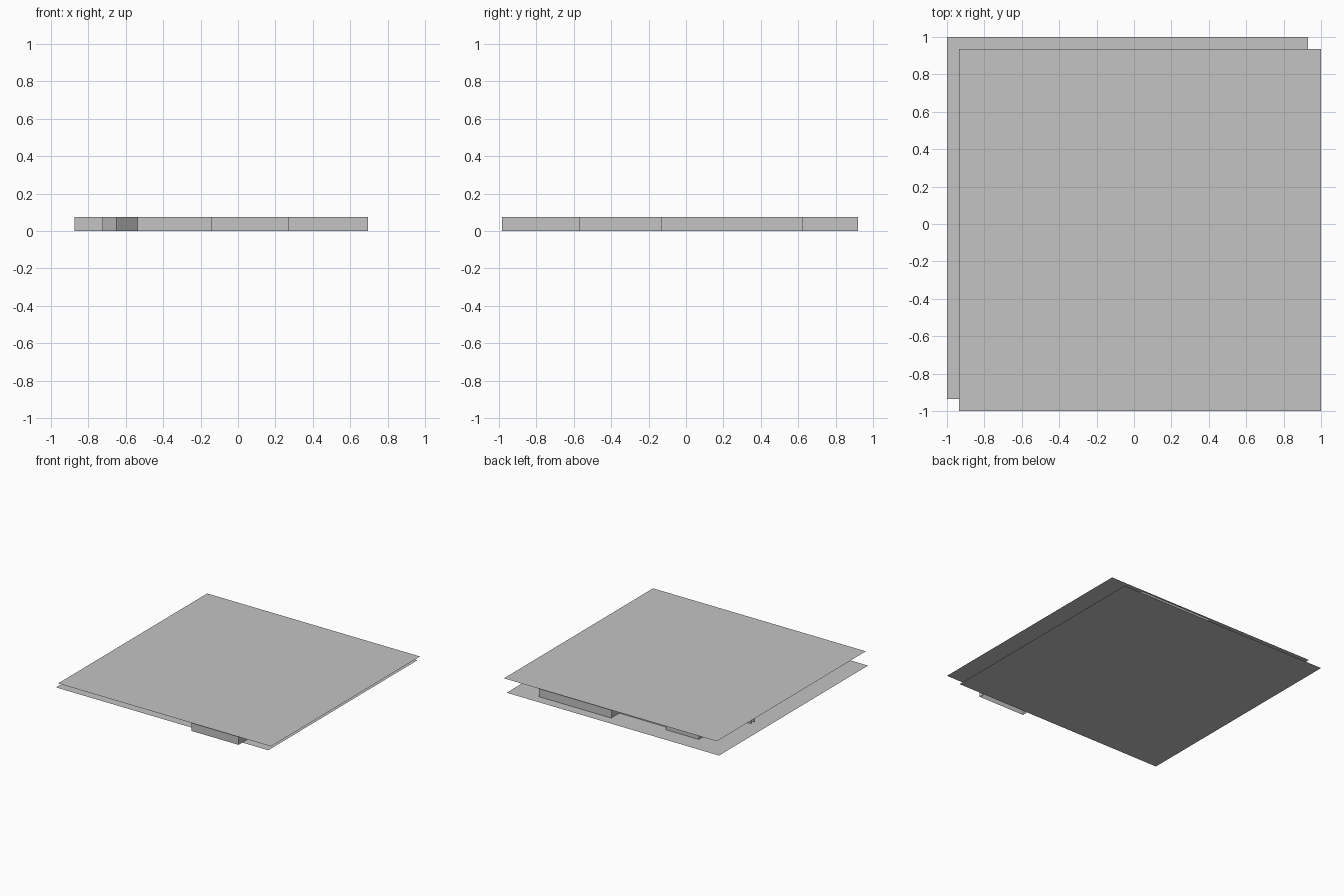
import bpy
import bmesh
from mathutils import Vector

WALL_TOP = 0.075
HALF_THICK = 0.004
UNIT = 0.01  # plan coordinates are given in hundredths

cube = bpy.data.objects.get("Cube")
if cube:
    bpy.data.objects.remove(cube, do_unlink=True)

gray = bpy.data.materials.new("plain_gray")
gray.use_nodes = True
color = (0.55, 0.55, 0.55, 1)
gray.diffuse_color = color
gray.node_tree.nodes["Principled BSDF"].inputs["Base Color"].default_value = color


def finish(name, bm):
    mesh = bpy.data.meshes.new(name)
    bm.to_mesh(mesh)
    bm.free()
    mesh.materials.append(gray)
    item = bpy.data.objects.new(name, mesh)
    bpy.context.collection.objects.link(item)
    return item


def sheet(name, west, east, south, north, height):
    bm = bmesh.new()
    corners = ((west, south), (east, south), (east, north), (west, north))
    bm.faces.new([bm.verts.new((x, y, height)) for x, y in corners])
    finish(name, bm)


def add_wall(bm, start, end):
    """Thin upright shell, open where it meets the two sheets."""
    a, b = Vector(start) * UNIT, Vector(end) * UNIT
    along = (b - a).normalized() * HALF_THICK
    side = Vector((along.y, -along.x))
    ring = [a - along + side, b + along + side, b + along - side, a - along - side]
    low = [bm.verts.new((p.x, p.y, 0)) for p in ring]
    high = [bm.verts.new((p.x, p.y, WALL_TOP)) for p in ring]
    for i in range(len(ring)):
        j = (i + 1) % len(ring)
        bm.faces.new((low[i], low[j], high[j], high[i]))


def walls(name, *points, closed=False):
    bm = bmesh.new()
    path = list(points) + ([points[0]] if closed else [])
    for start, end in zip(path, path[1:]):
        add_wall(bm, start, end)
    finish(name, bm)


def rooms(name, west, east, south, north, columns=1, rows=1, splits=()):
    """Rectangle of walls, divided evenly or at the given x positions."""
    bm = bmesh.new()
    for i in range(columns + 1):
        x = west + (east - west) * i / columns
        add_wall(bm, (x, south), (x, north))
    for i in range(rows + 1):
        y = south + (north - south) * i / rows
        add_wall(bm, (west, y), (east, y))
    for x in splits:
        add_wall(bm, (x, south), (x, north))
    finish(name, bm)


# Floor and ceiling sheets, slightly offset from each other
sheet("floor_sheet", -1, 0.93, -0.935, 1, 0)
sheet("ceiling_sheet", -0.935, 1, -1, 0.935, WALL_TOP)

# Front hall with its two small inner rooms
walls("front_hall", (27, -52), (27, -98), (69, -98), (69, -57), (53, -57), (53, -13))
walls("front_hall_return", (27, -52), (36, -52))
rooms("front_closet", west=42, east=54, south=-82, north=-73, columns=2)
rooms("hall_closet", west=42, east=52, south=-62, north=-53)

# Courtyard in the middle
rooms("courtyard", west=-12, east=31, south=-13, north=44)
walls("courtyard_passage", (-17, 50), (-17, 44), (-12, 44))

# Rooms east of the courtyard
rooms("east_rooms_inner", west=37, east=48, south=3, north=54, rows=6)
rooms("east_lobby", west=41, east=58, south=-13, north=-6)
walls("east_wall", (58, -6), (58, 50))
rooms("east_corner_rooms", west=50, east=58, south=50, north=62, rows=2)

# Rooms along the back
rooms("back_rooms", west=4, east=69, south=80, north=91.5, splits=(18, 25, 38, 53))
rooms("back_corner_rooms", west=53, east=69, south=62.5, north=80, rows=2)
rooms("back_inner_rooms", west=8, east=42, south=59, north=72, columns=3)
rooms("back_inner_closets", west=14, east=36, south=62, north=69, columns=2)
rooms("back_small_rooms", west=-42, east=4, south=74, north=81, columns=9)
rooms("back_west_rooms", west=-71, east=-42, south=69, north=85, splits=(-60, -52))

# Stair cores
rooms("back_stairs", west=-13, east=4, south=57, north=69, columns=3, rows=2)
rooms("west_stairs", west=-40, east=-23, south=-45, north=-28, columns=3, rows=3)
rooms("front_stairs", west=37, east=49, south=-42, north=-22, columns=2, rows=4)

# West wing
rooms("west_rooms", west=-71, east=-46, south=54, north=64, columns=2)
walls("west_upper_wall", (-71, 69), (-71, 54))
walls("west_long_rail", (-87, 40), (-58, 40))
walls("west_short_rail", (-87, 36), (-62, 36))
walls("west_outer_wall", (-61, -36), (-61, 17), (-52, 17))
rooms("west_inner_rooms", west=-46, east=-36, south=-23, north=2, rows=3)
walls("pointed_bay", (-72, -47), (-65, -56), (-54, -45), (-61, -36), closed=True)

# Rooms along the front
walls("front_west_wall", (-54, -45), (-14, -45), (-14, -36))
rooms("front_rooms", west=0, east=31, south=-40, north=-26, columns=3)
rooms("front_small_rooms", west=6, east=25, south=-26, north=-20, columns=2)
walls("front_link_wall", (-14, -45), (-14, -52), (27, -52))
